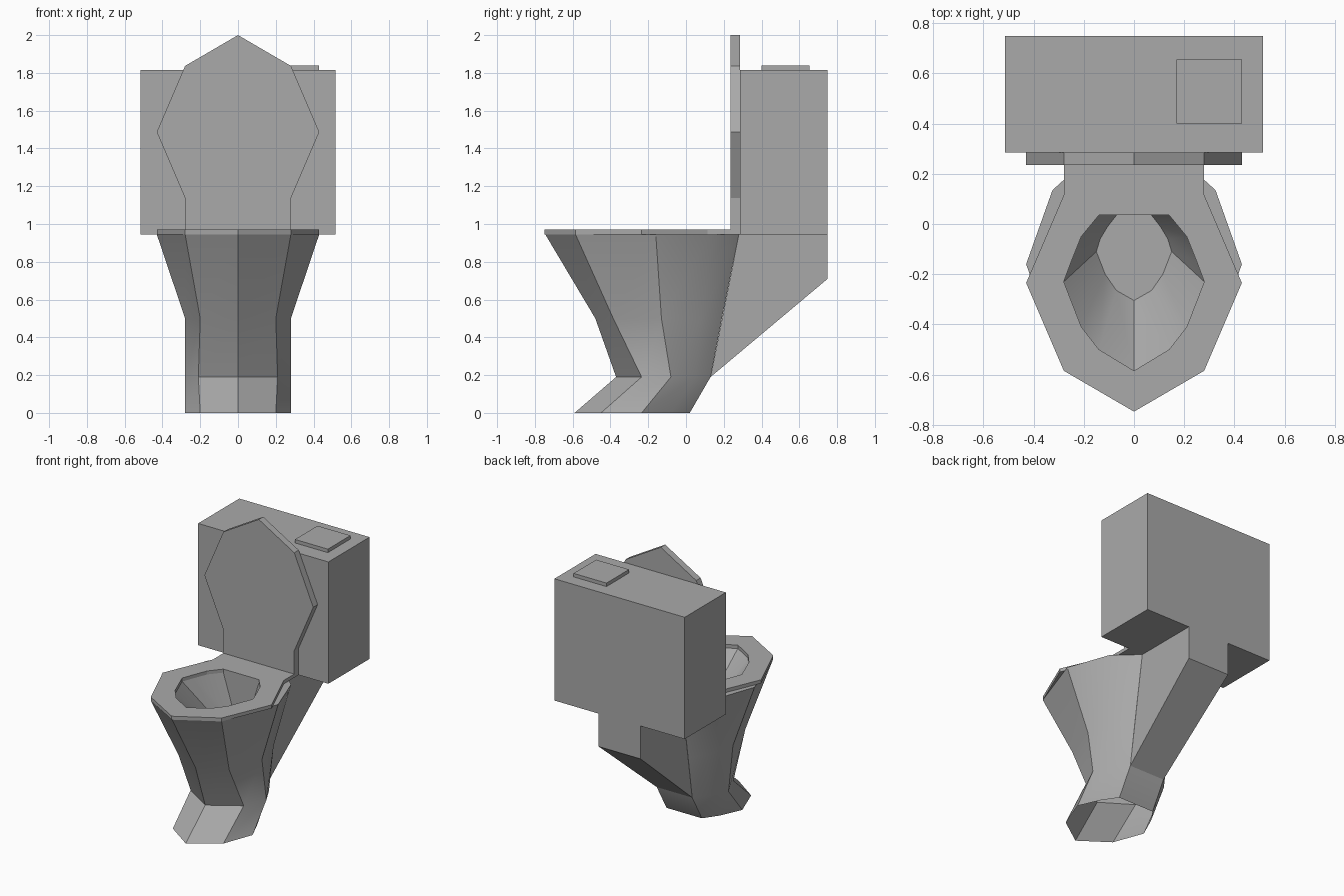
import bpy, bmesh, math
from mathutils import Vector

cube = bpy.data.objects.get("Cube")
if cube:
    bpy.data.objects.remove(cube, do_unlink=True)

GREY = (0.4, 0.4, 0.4, 1)
ceramic = bpy.data.materials.new("grey ceramic")
ceramic.use_nodes = True
ceramic.diffuse_color = GREY
ceramic.node_tree.nodes["Principled BSDF"].inputs["Base Color"].default_value = GREY


def finish(name, bm, smooth=False, recalc=True):
    if recalc:
        bmesh.ops.recalc_face_normals(bm, faces=bm.faces[:])
    mesh = bpy.data.meshes.new(name)
    bm.to_mesh(mesh)
    bm.free()
    mesh.materials.append(ceramic)
    obj = bpy.data.objects.new(name, mesh)
    bpy.context.collection.objects.link(obj)
    if smooth:
        bpy.ops.object.select_all(action='DESELECT')
        obj.select_set(True)
        bpy.context.view_layer.objects.active = obj
        bpy.ops.object.shade_smooth_by_angle(angle=math.radians(30))
    return obj


def mirrored(half):
    """Close a half outline across the middle plane."""
    return half + [(-x, y) for x, y in reversed(half) if x > 0]


def ring(bm, half, z):
    return [bm.verts.new((x, y, z)) for x, y in mirrored(half)]


def loft(bm, a, b):
    for i in range(len(a)):
        j = (i + 1) % len(a)
        bm.faces.new((a[i], a[j], b[j], b[i]))


def annulus(bm, outer, inner):
    edges = []
    for loop in (outer, inner):
        for i, v in enumerate(loop):
            w = loop[(i + 1) % len(loop)]
            edges.append(bm.edges.get((v, w)) or bm.edges.new((v, w)))
    geom = bmesh.ops.triangle_fill(bm, edges=edges, use_beauty=True, normal=(0, 0, 1))
    return [f for f in geom["geom"] if isinstance(f, bmesh.types.BMFace)]


def thicken(bm, faces, offset):
    geom = bmesh.ops.extrude_face_region(bm, geom=faces, use_keep_orig=True)["geom"]
    moved = [v for v in geom if isinstance(v, bmesh.types.BMVert)]
    bmesh.ops.translate(bm, verts=moved, vec=offset)


def box(name, lo, hi):
    bm = bmesh.new()
    bmesh.ops.create_cube(bm, size=1)
    for v in bm.verts:
        v.co = Vector([(hi if v.co[i] > 0 else lo)[i] for i in range(3)])
    return finish(name, bm)


# Cistern and its flush button
box("tank", (-.515, .285, .945), (.515, .75, 1.815))
box("flush_button", (.17, .4, 1.815), (.43, .655, 1.84))

# Wedge bracket that carries the tank
bm = bmesh.new()
sides = []
for s in (1, -1):
    sides.append([bm.verts.new((s * x, y, z)) for x, y, z in (
        (.165, .28, .945), (.165, .75, .945), (.165, .75, .71), (.14, .13, .19))])
    bm.faces.new(sides[-1])
loft(bm, *sides)
finish("tank_bracket", bm)

# Bowl: outer shell, rim and inner basin, open under the foot
HOLE = [(0, -.585), (.14, -.5), (.21, -.41), (.28, -.23), (.25, -.15), (.21, -.05), (.14, .035)]
FLOOR = [(0, -.305), (.07, -.265), (.115, -.2), (.15, -.11), (.135, -.06), (.105, -.01), (.07, .035)]
RIM_Z = .945
bm = bmesh.new()
shell = [ring(bm, half, z) for z, half in (
    (0, [(0, -.59), (.2, -.45), (.28, -.235), (.21, -.08), (.14, .02)]),
    (.19, [(0, -.37), (.21, -.235), (.28, -.08), (.21, .05), (.14, .13)]),
    (.5, [(0, -.48), (.2, -.385), (.28, -.13), (.225, .08), (.15, .19)]),
    (RIM_Z, [(0, -.745), (.28, -.585), (.43, -.16), (.325, .135), (.165, .28)]))]
for lower, upper in zip(shell, shell[1:]):
    loft(bm, lower, upper)
basin_top, basin_floor = ring(bm, HOLE, RIM_Z), ring(bm, FLOOR, .72)
loft(bm, basin_floor, basin_top)
bm.faces.new(basin_floor)
annulus(bm, shell[-1], basin_top)
finish("bowl", bm, smooth=True)

# Seat ring
SEAT = [(0, -.748), (.28, -.585), (.43, -.235), (.28, .115), (.28, .285)]
bm = bmesh.new()
thicken(bm, annulus(bm, ring(bm, SEAT, RIM_Z), ring(bm, HOLE, RIM_Z)), (0, 0, .025))
finish("seat", bm)

# Raised lid: the seat outline turned upright about the hinge
HINGE_Y, HINGE_Z = .285, .967
bm = bmesh.new()
lid = [bm.verts.new((x, .235, HINGE_Z + HINGE_Y - y)) for x, y in mirrored(SEAT)]
thicken(bm, [bm.faces.new(lid)], (0, .05, 0))
finish("lid", bm)
